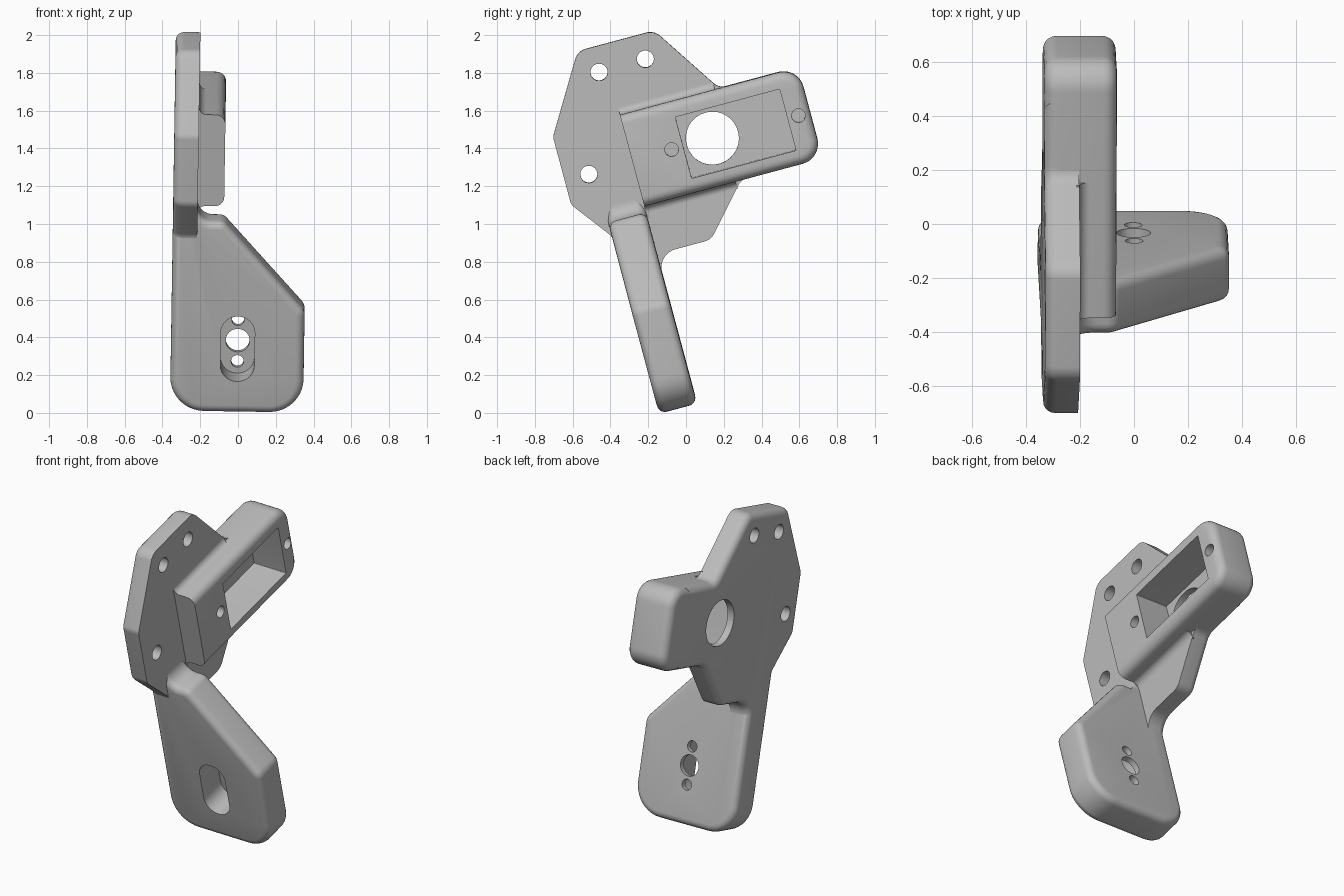
import bpy, bmesh
from math import radians, tan, pi
from mathutils import Vector, Matrix

if "Cube" in bpy.data.objects:
    bpy.data.objects.remove(bpy.data.objects["Cube"])

grey = bpy.data.materials.new("plain_grey")
grey.use_nodes = True
grey.diffuse_color = (0.5, 0.5, 0.5, 1)
grey.node_tree.nodes["Principled BSDF"].inputs["Base Color"].default_value = (0.5, 0.5, 0.5, 1)

# Whole bracket leans back, with a very slight sideways tilt
UP = Matrix.Translation((0, 0, 1))
LEAN = UP @ Matrix.Rotation(radians(0.9), 4, "Y") @ UP.inverted() @ Matrix.Rotation(radians(15), 4, "X")

BACK, FACE, TOP = -0.345, -0.215, -0.075   # layers across x
LEG_FRONT, LEG_BACK = -0.138, 0.07         # leg slab thickness
LOW, HIGH = 1.112, 1.613                   # housing sides
MID = (LOW + HIGH) / 2


def rounded(corners, steps=10):
    """Outline from (a, b, radius) corners, each replaced by an arc."""
    out = []
    for i, (a, b, r) in enumerate(corners):
        p = Vector((a, b))
        if r == 0:
            out.append(p)
            continue
        d0 = (Vector(corners[i - 1][:2]) - p).normalized()
        d1 = (Vector(corners[(i + 1) % len(corners)][:2]) - p).normalized()
        half = d0.angle(d1) / 2
        reach = r / tan(half)
        centre = p + (d0 + d1).normalized() * (reach ** 2 + r ** 2) ** 0.5
        start, end = p + d0 * reach - centre, p + d1 * reach - centre
        sweep = start.angle_signed(end)
        for k in range(steps + 1):
            out.append(centre + Matrix.Rotation(-sweep * k / steps, 2) @ start)
    return out


def pill(a, b, half_a, half_b, r):
    return rounded([(a - half_a, b - half_b, r), (a + half_a, b - half_b, r),
                    (a + half_a, b + half_b, r), (a - half_a, b + half_b, r)])


def disc(a, b, r):
    return pill(a, b, r, r, r * 0.99)


def side(a, b, h):       # outline drawn on the side, extruded across x
    return (h, a, b)


def front(a, b, h):      # outline drawn on the front, extruded through depth
    return (a, h, b)


def prism(name, outline, lo, hi, place, bevel=0, rim=None):
    bm = bmesh.new()
    rings = [[bm.verts.new(place(p.x, p.y, h)) for p in outline] for h in (lo, hi)]
    caps = [bm.faces.new(ring) for ring in rings]
    n = len(outline)
    for i in range(n):
        j = (i + 1) % n
        bm.faces.new((rings[0][i], rings[0][j], rings[1][j], rings[1][i]))
    bmesh.ops.recalc_face_normals(bm, faces=bm.faces)
    if bevel:
        edges = [e for cap in caps for e in cap.edges if rim is None or rim(e)]
        bmesh.ops.bevel(bm, geom=edges, offset=bevel, segments=5, profile=0.5,
                        affect="EDGES", clamp_overlap=False)
    me = bpy.data.meshes.new(name)
    bm.to_mesh(me)
    bm.free()
    me.materials.append(grey)
    ob = bpy.data.objects.new(name, me)
    bpy.context.collection.objects.link(ob)
    return ob


def finish(ob, cuts=()):
    """Cut the holes, lean the part and shade it."""
    cutters = [prism("cutter", *c) for c in cuts]
    for c in cutters:
        c.hide_render = True
        mod = ob.modifiers.new("cut", "BOOLEAN")
        mod.operation, mod.solver, mod.object = "DIFFERENCE", "EXACT", c
    bpy.context.view_layer.update()
    graph = bpy.context.evaluated_depsgraph_get()
    me = bpy.data.meshes.new_from_object(ob.evaluated_get(graph))
    ob.modifiers.clear()
    ob.data = me
    for c in cutters:
        bpy.data.objects.remove(c)
    me.transform(LEAN)
    me.shade_smooth()
    me.set_sharp_from_angle(angle=radians(30))


# Servo pocket, its shaft opening and the two screw holes
pocket = (pill(0.636, 1.358, 0.286, 0.168, 0.004), -0.30, 0.1, side)
opening = (disc(0.51, 1.364, 0.14), -0.5, 0.1, side)
screws = [(disc(u, 1.365, 0.036), -0.24, 0.1, side) for u in (0.287, 0.982)]

# Mounting plate: tongues run inside the housing and the leg
plate = rounded([
    (-0.06, 1.995, 0.08), (0.36, 1.995, 0.08), (0.613, HIGH - 0.001, 0.07),
    (0.9, HIGH - 0.001, 0), (0.9, LOW + 0.001, 0), (0.60, LOW + 0.001, 0.07),
    (0.365, 0.848, 0.08), (LEG_BACK - 0.001, 0.848, 0.1), (LEG_BACK - 0.001, 0.6, 0),
    (LEG_FRONT + 0.001, 0.6, 0), (LEG_FRONT + 0.001, 1.0, 0.06),
    (-0.303, 1.218, 0.06), (-0.303, 1.59, 0.06)])
ob = prism("mounting_plate", plate, BACK, FACE, side, 0.045,
           lambda e: all(v.co.x < BACK + 0.01 for v in e.verts))
bolts = [(disc(u, v, 0.045), -0.5, 0.1, side)
         for u, v in ((0.021, 1.858), (0.276, 1.862), (-0.171, 1.35))]
finish(ob, bolts + [pocket, opening] + screws)

# Servo housing: rounded all around except the flat inner end
case = rounded([(0.07, LOW, 0), (1.047, LOW, 0.11), (1.047, HIGH, 0.11), (0.07, HIGH, 0)])
ob = prism("servo_housing", case, BACK, TOP, side, 0.05,
           lambda e: any(v.co.y > 0.08 for v in e.verts))
finish(ob, [pocket, opening] + screws)

# Small fillets where the housing rises from the plate
f = 0.04
for name, base, s, end in (("upper_fillet", HIGH, 1, 0.59), ("lower_fillet", LOW, -1, 0.57)):
    cove = rounded([(FACE - 0.01, base - s * 0.01, 0), (FACE + f, base - s * 0.01, 0),
                    (FACE + f, base, 0), (FACE, base, f * 0.97),
                    (FACE, base + s * f, 0), (FACE - 0.01, base + s * f, 0)])
    finish(prism(name, cove, 0.07, end, front))

# Leg slab with a slotted horn recess
slab = rounded([
    (BACK, 0.035, 0.18), (0.36, 0.035, 0.18), (0.36, 0.595, 0.07),
    (-0.075, 1.078, 0.06), (FACE, 1.078, 0.08), (FACE, 1.2, 0), (BACK, 1.2, 0)])
ob = prism("leg", slab, LEG_FRONT, LEG_BACK, front, 0.042)
recess = (pill(0.008, 0.387, 0.09, 0.178, 0.089), -0.4, 0.035, front)
holes = [(disc(0.008, v, r), -0.4, 0.4, front)
         for v, r in ((0.388, 0.063), (0.274, 0.033), (0.502, 0.033))]
finish(ob, [recess] + holes)
